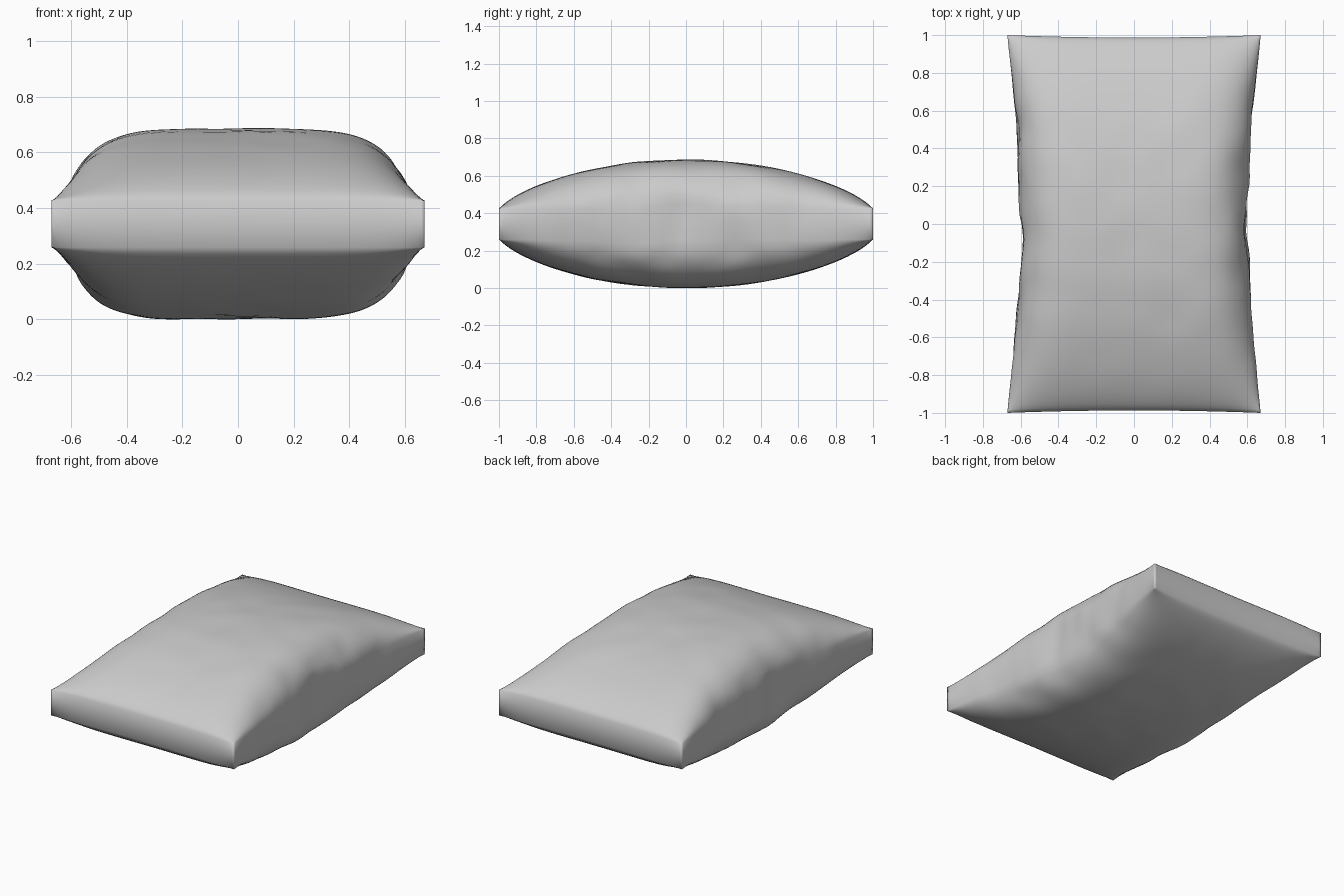
import bpy, bmesh, math
from mathutils import Vector, noise

if "Cube" in bpy.data.objects:
    bpy.data.objects.remove(bpy.data.objects["Cube"])

HALF_X, MID_Z, RIM, PUFF = 0.67, 0.345, 0.085, 0.257


def spread(t):
    # pack rows a little closer together near the seams
    return 0.5 * t + 0.5 * math.sin(max(-1.0, min(1.0, t)) * math.pi / 2)


def is_upright(edge):
    return abs(edge.verts[0].co.z - edge.verts[1].co.z) > 0.1


# Box with one mid row in the rim and dense top and bottom panels
bm = bmesh.new()
bmesh.ops.create_cube(bm, size=2)
bmesh.ops.subdivide_edges(bm, edges=[e for e in bm.edges if is_upright(e)],
                          cuts=1, use_grid_fill=True)
bmesh.ops.subdivide_edges(bm, edges=[e for e in bm.edges if not is_upright(e)],
                          cuts=59, use_grid_fill=True)

# Remap the box into a stuffed cushion with a narrow rim band
for vert in bm.verts:
    u, v, t = spread(vert.co.x), spread(vert.co.y), vert.co.z
    side = 1 if u > 0 else -1
    open_v = max(0.0, 1 - v * v)
    open_u = max(0.0, 1 - u * u)

    # pinched waist and slightly hollow ends
    x = u * (HALF_X - 0.07 * open_v ** 1.2)
    y = v * (1 - 0.013 * open_u)
    puff = max(0.0, 1 - abs(u) ** 5.5) ** 0.68 * open_v ** 0.73
    z = t * RIM
    if abs(t) > 0.9999:
        z = math.copysign(RIM + PUFF * puff, t)

    # gathered folds along the long sides
    mask = abs(u) ** 4 * open_v ** 1.5
    p = Vector((x * 2.5 + side * 7, y * 4, z * 4))
    x += side * mask * 0.022 * (noise.noise(p) + 0.4 * noise.noise(p * 2.1))
    z += mask * 0.03 * noise.noise(p + Vector((11, 5, 3)))
    # faint dents over the panels
    if abs(t) > 0.9999:
        z += 0.006 * open_u * open_v * noise.noise(Vector((x * 5, y * 5, t * 3)))
    # small tuck at the middle of each side
    x -= side * mask * 0.03 * math.exp(-((y + 0.06) / 0.1) ** 2 - (z / 0.15) ** 2)
    vert.co = (x, y, MID_Z + z)

bmesh.ops.recalc_face_normals(bm, faces=bm.faces[:])
for face in bm.faces:
    face.smooth = True
low = min(v.co.z for v in bm.verts)
bmesh.ops.translate(bm, verts=bm.verts[:], vec=(0, 0, -low))

mesh = bpy.data.meshes.new("cushion")
bm.to_mesh(mesh)
bm.free()
cushion = bpy.data.objects.new("cushion", mesh)
bpy.context.collection.objects.link(cushion)
